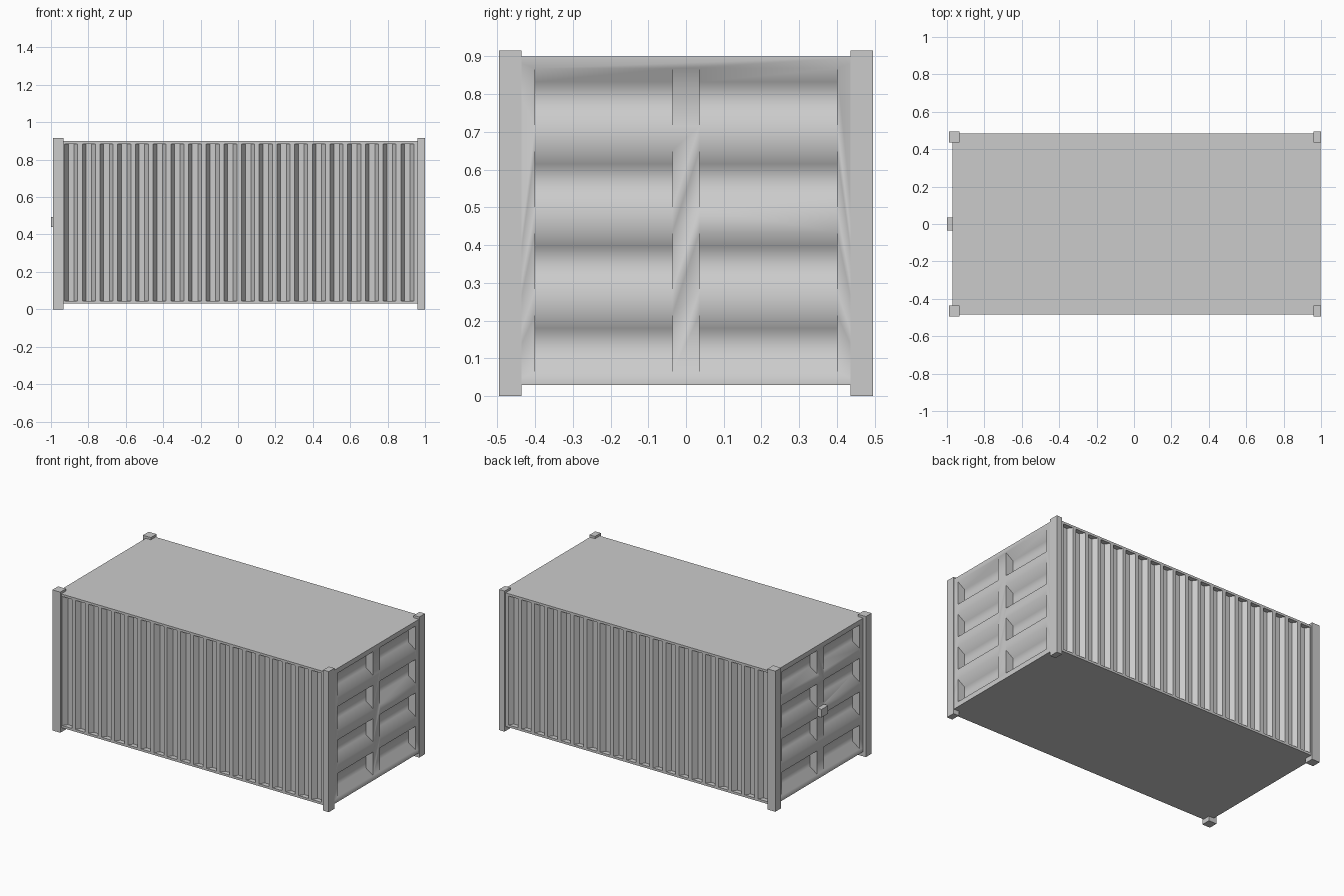
import bpy, bmesh, math
from mathutils import Vector

if "Cube" in bpy.data.objects:
    bpy.data.objects.remove(bpy.data.objects["Cube"])


def new_object(name, bm):
    bmesh.ops.recalc_face_normals(bm, faces=bm.faces)
    mesh = bpy.data.meshes.new(name)
    bm.to_mesh(mesh)
    bm.free()
    obj = bpy.data.objects.new(name, mesh)
    bpy.context.collection.objects.link(obj)
    return obj


def prism(bm, profile, offset):
    """Extrude a closed 3D profile along an offset vector."""
    a = [bm.verts.new(p) for p in profile]
    b = [bm.verts.new(Vector(p) + Vector(offset)) for p in profile]
    n = len(a)
    bm.faces.new(a)
    bm.faces.new(b[::-1])
    for i in range(n):
        j = (i + 1) % n
        bm.faces.new((a[i], b[i], b[j], a[j]))


def box(name, x, y, z):
    bm = bmesh.new()
    prism(bm, [(x[0], y[0], z[0]), (x[1], y[0], z[0]),
               (x[1], y[1], z[0]), (x[0], y[1], z[0])], (0, 0, z[1] - z[0]))
    return new_object(name, bm)


SIDE_Y, END_L, END_R = 0.485, -0.97, 0.998
OVER = 0.01  # how far cutters poke out of the walls

# Container body
body = box("container_body", (END_L, END_R), (-SIDE_Y, SIDE_Y), (0.03, 0.9))

# Cutters: tapered grooves along both sides, tapered recesses on both ends
bm = bmesh.new()
for s in (-1, 1):
    y, deep = s * SIDE_Y, s * (SIDE_Y - 0.03)
    for i in range(20):
        x = -0.927 + i * 0.0946
        prism(bm, [(x, y + s * OVER, 0.045), (x, y, 0.045),
                   (x + 0.02, deep, 0.045), (x + 0.05, deep, 0.045),
                   (x + 0.07, y, 0.045), (x + 0.07, y + s * OVER, 0.045)],
              (0, 0, 0.84))
for x, s in ((END_L, -1), (END_R, 1)):
    deep = x - s * 0.052
    for row in range(4):
        z = 0.063 + row * 0.2175
        for y in (-0.4, 0.036):
            prism(bm, [(x + s * OVER, y, z), (x, y, z),
                       (deep, y, z + 0.036), (deep, y, z + 0.117),
                       (x, y, z + 0.153), (x + s * OVER, y, z + 0.153)],
                  (0, 0.364, 0))
cutter = new_object("panel_cutter", bm)
cutter.hide_render = True

mod = body.modifiers.new("panels", 'BOOLEAN')
mod.operation = 'DIFFERENCE'
mod.solver = 'EXACT'
mod.object = cutter
bpy.ops.object.select_all(action='DESELECT')
bpy.context.view_layer.objects.active = body
body.select_set(True)
bpy.ops.object.modifier_apply(modifier=mod.name)
bpy.data.objects.remove(cutter)

# Soft shading on the end panels, flat corrugated sides
bpy.ops.object.shade_smooth_by_angle(angle=math.radians(60))
for p in body.data.polygons:
    p.use_smooth = abs(p.normal.y) < 0.1

# Corner posts
for sx, xs in (("left", (-0.99, -0.933)), ("right", (0.96, 1.0))):
    for sy, ys in (("front", (-0.495, -0.436)), ("back", (0.436, 0.495))):
        box(f"corner_post_{sy}_{sx}", xs, ys, (0, 0.915))

# Lock box on the door end
box("lock_box", (-1.0, -0.96), (-0.034, 0.034), (0.44, 0.493))
